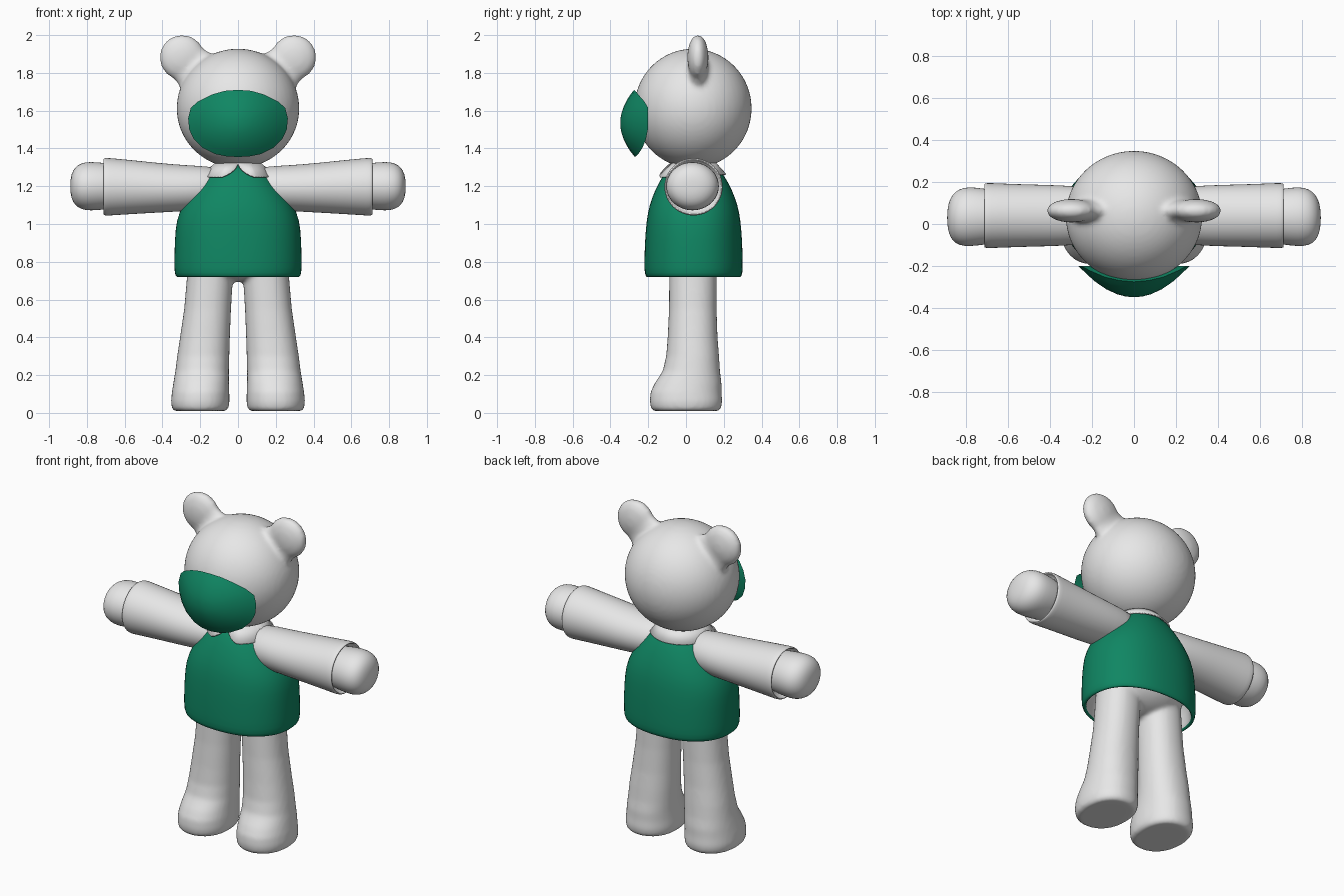
import bpy
import bmesh
from math import cos, sin, pi, copysign
from mathutils import Matrix, Vector

cube = bpy.data.objects.get("Cube")
if cube:
    bpy.data.objects.remove(cube, do_unlink=True)


def material(name, rgb):
    mat = bpy.data.materials.new(name)
    mat.use_nodes = True
    colour = (*rgb, 1)
    mat.diffuse_color = colour
    mat.node_tree.nodes["Principled BSDF"].inputs["Base Color"].default_value = colour
    return mat


GREY = material("light_grey", (0.8, 0.8, 0.8))
GREEN = material("deep_green", (0.005, 0.24, 0.125))


def finish(name, bm, *mats, subsurf=0, voxel=0, smooth=0):
    bmesh.ops.recalc_face_normals(bm, faces=bm.faces[:])
    for face in bm.faces:
        face.smooth = True
    mesh = bpy.data.meshes.new(name)
    bm.to_mesh(mesh)
    bm.free()
    for mat in mats:
        mesh.materials.append(mat)
    obj = bpy.data.objects.new(name, mesh)
    bpy.context.collection.objects.link(obj)
    if subsurf:
        mod = obj.modifiers.new("Subdivision", "SUBSURF")
        mod.levels = mod.render_levels = subsurf
    if voxel:
        mod = obj.modifiers.new("Blend", "REMESH")
        mod.mode = "VOXEL"
        mod.voxel_size = voxel
        mod.use_smooth_shade = True
        mod = obj.modifiers.new("Soften", "SMOOTH")
        mod.iterations = smooth
    return obj


def loft(bm, rings, axis="z", side=1, power=2.0, segments=24, caps=True):
    """Rings are (position along axis, centre a, centre b, radius a, radius b)."""
    loops = []
    for t, ca, cb, ra, rb in rings:
        loop = []
        for i in range(segments):
            angle = 2 * pi * i / segments
            c, s = cos(angle), sin(angle)
            a = ca + ra * copysign(abs(c) ** (2 / power), c)
            b = cb + rb * copysign(abs(s) ** (2 / power), s)
            x, y, z = (a, b, t) if axis == "z" else (t, a, b)
            loop.append(bm.verts.new((side * x, y, z)))
        loops.append(loop)
    for low, high in zip(loops, loops[1:]):
        for i in range(segments):
            j = (i + 1) % segments
            bm.faces.new((low[i], low[j], high[j], high[i]))
    if caps:
        bm.faces.new(loops[0])
        bm.faces.new(loops[-1])
    return loops


def ellipsoid(bm, centre, radii, tilt=0):
    matrix = (Matrix.Translation(centre) @ Matrix.Rotation(tilt, 4, "Y")
              @ Matrix.Diagonal((*radii, 1)))
    bmesh.ops.create_uvsphere(bm, u_segments=48, v_segments=32, radius=1, matrix=matrix)


# Head with the ears blended in
bm = bmesh.new()
ellipsoid(bm, (0, 0.037, 1.612), (0.325, 0.311, 0.316))
for side in (-1, 1):
    ellipsoid(bm, (side * 0.296, 0.063, 1.882), (0.12, 0.056, 0.12))
    ellipsoid(bm, (side * 0.22, 0.063, 1.81), (0.12, 0.055, 0.14), side * pi / 4)
finish("head", bm, GREY, voxel=0.013, smooth=8)

# Muzzle: a domed front over a rounded outline, closed behind
bm = bmesh.new()
half = [(0, 1.71), (0.07, 1.705), (0.14, 1.685), (0.21, 1.65), (0.25, 1.615),
        (0.264, 1.56), (0.258, 1.5), (0.235, 1.45), (0.19, 1.405),
        (0.12, 1.37), (0.06, 1.358), (0, 1.355)]
outline = half + [(-x, z) for x, z in half[-2:0:-1]]
MID = 1.535
loops = []
for scale in (1, 0.85, 0.7, 0.5, 0.3, 0.15):
    loop = []
    for x, z in outline:
        x, dz = x * scale, (z - MID) * scale
        y = -0.348 + 0.15 * (x / 0.264) ** 2 + 0.073 * (dz / 0.175) ** 2
        loop.append(bm.verts.new((x, min(y, -0.2), MID + dz)))
    loops.append(loop)
count = len(outline)
for outer, inner in zip(loops, loops[1:]):
    for i in range(count):
        j = (i + 1) % count
        bm.faces.new((outer[i], outer[j], inner[j], inner[i]))
for loop, y in ((loops[-1], -0.348), (loops[0], -0.2)):
    tip = bm.verts.new((0, y, MID))
    for i in range(count):
        bm.faces.new((loop[i], loop[(i + 1) % count], tip))
muzzle = finish("muzzle", bm, GREEN)
bpy.context.view_layer.objects.active = muzzle
muzzle.select_set(True)
bpy.ops.object.shade_smooth_by_angle(angle=pi / 5)
muzzle.select_set(False)

# Dress: inner lining, rounded hem, outer cloth up to the neck
bm = bmesh.new()
loft(bm, [(1.0, 0, 0.04, 0.29, 0.22), (0.76, 0, 0.04, 0.305, 0.235),
          (0.725, 0, 0.04, 0.31, 0.237), (0.716, 0, 0.04, 0.325, 0.25),
          (0.735, 0, 0.04, 0.338, 0.261), (0.8, 0, 0.04, 0.339, 0.262),
          (0.92, 0, 0.04, 0.336, 0.258), (1.02, 0, 0.04, 0.328, 0.25),
          (1.1, 0, 0.04, 0.295, 0.235), (1.18, 0, 0.04, 0.24, 0.205),
          (1.26, 0, 0.04, 0.175, 0.163), (1.33, 0, 0.04, 0.1, 0.1)],
     power=2.25, segments=32)
bm.faces.ensure_lookup_table()
for face in bm.faces[:64]:
    face.material_index = 1
bm.faces[-2].material_index = 1
finish("dress", bm, GREEN, GREY, subsurf=1)

# Collar: flared ring with a notch at the front
bm = bmesh.new()
lower, upper = loft(bm, [(1.265, 0, 0.025, 0.185, 0.188), (1.345, 0, 0.04, 0.1, 0.1)],
                    segments=64, caps=False)
for vert in lower:
    x = abs(vert.co.x)
    if vert.co.y < 0:
        vert.co.z -= 0.014
        if x < 0.09:
            pull = (1 - x / 0.09) ** 1.3 * 0.75
            vert.co = vert.co.lerp(Vector((0, -0.06, 1.345)), pull)
collar = finish("collar", bm, GREY)
mod = collar.modifiers.new("Thickness", "SOLIDIFY")
mod.thickness = 0.008

# Neck
bm = bmesh.new()
loft(bm, [(1.2, 0, 0.04, 0.1, 0.1), (1.36, 0, 0.04, 0.1, 0.1)])
finish("neck", bm, GREY)

# Hips and legs blended at the crotch
bm = bmesh.new()
ellipsoid(bm, (0, 0.037, 0.86), (0.285, 0.2, 0.165))
for side in (-1, 1):
    loft(bm, [(0.01, 0.2, 0, 0.135, 0.17), (0.025, 0.2, 0, 0.15, 0.186),
              (0.06, 0.2, 0, 0.155, 0.192), (0.11, 0.198, 0, 0.152, 0.188),
              (0.16, 0.195, 0.012, 0.147, 0.176), (0.22, 0.19, 0.028, 0.142, 0.152),
              (0.3, 0.184, 0.035, 0.138, 0.14), (0.4, 0.175, 0.035, 0.132, 0.132),
              (0.55, 0.161, 0.036, 0.124, 0.126), (0.7, 0.15, 0.037, 0.122, 0.126),
              (0.85, 0.14, 0.037, 0.12, 0.126)], side=side, power=2.2, segments=40)
finish("legs", bm, GREY, voxel=0.012, smooth=6)

# Sleeves with an open cuff, and rounded hands
for side, label in ((1, "left"), (-1, "right")):
    bm = bmesh.new()
    loft(bm, [(0.06, 0.04, 1.2, 0.11, 0.1), (0.2, 0.04, 1.19, 0.135, 0.118),
              (0.35, 0.04, 1.19, 0.146, 0.127), (0.5, 0.04, 1.194, 0.149, 0.139),
              (0.66, 0.04, 1.197, 0.155, 0.152), (0.7, 0.04, 1.197, 0.157, 0.155),
              (0.714, 0.04, 1.197, 0.152, 0.15), (0.712, 0.04, 1.197, 0.143, 0.141),
              (0.66, 0.04, 1.197, 0.139, 0.137)], axis="x", side=side)
    finish(label + "_sleeve", bm, GREY, subsurf=1)

    bm = bmesh.new()
    loft(bm, [(0.6, 0.035, 1.2, 0.12, 0.115), (0.72, 0.035, 1.2, 0.135, 0.125),
              (0.78, 0.035, 1.2, 0.143, 0.131), (0.83, 0.033, 1.2, 0.137, 0.125),
              (0.865, 0.03, 1.2, 0.11, 0.1), (0.882, 0.03, 1.2, 0.07, 0.065),
              (0.888, 0.03, 1.2, 0.025, 0.025)], axis="x", side=side)
    finish(label + "_hand", bm, GREY, subsurf=1)
